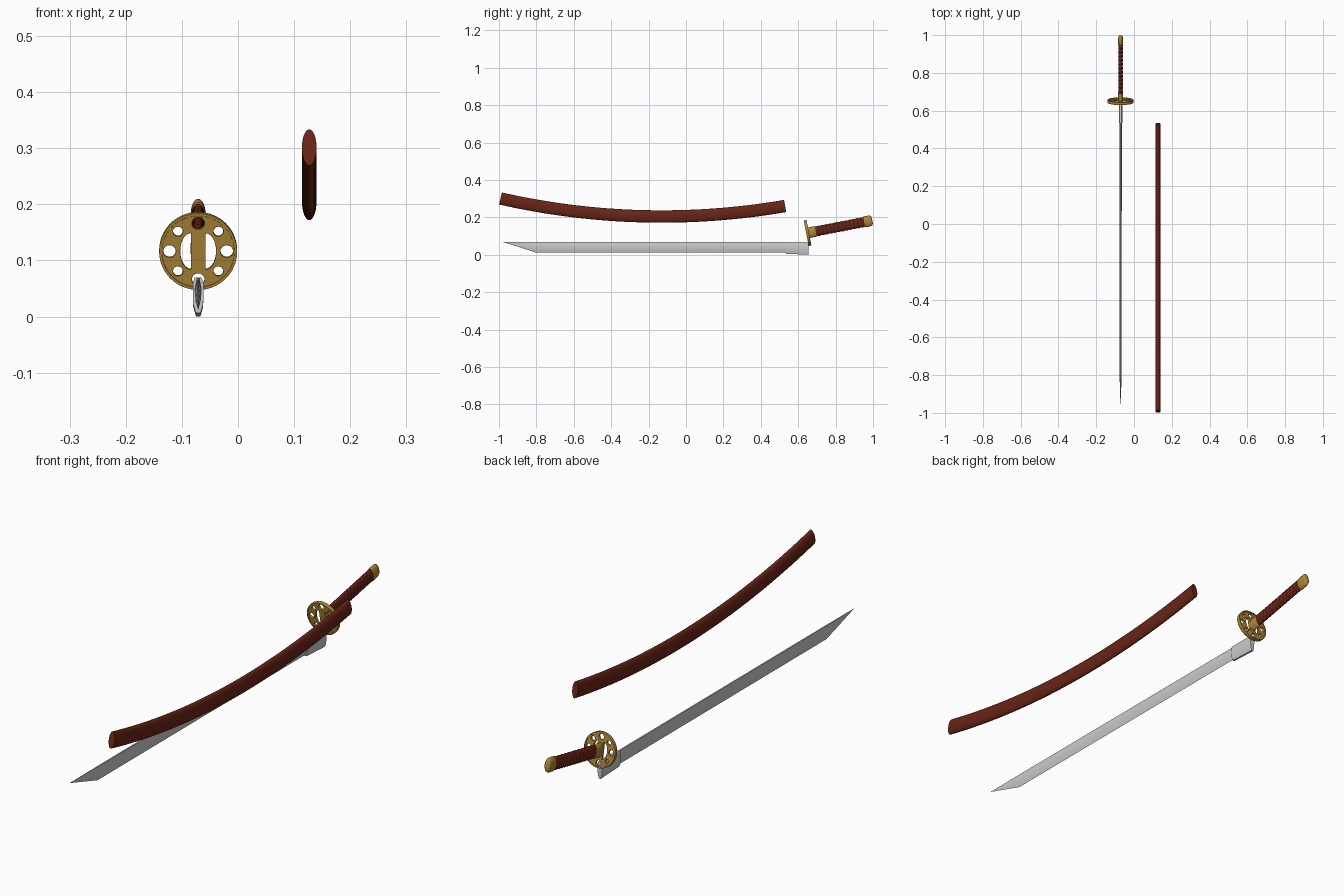
import bpy, bmesh, math
from mathutils import Matrix, Vector

if "Cube" in bpy.data.objects:
    bpy.data.objects.remove(bpy.data.objects["Cube"])

SX = -0.071                      # sword plane
TILT = Matrix.Translation((SX, 0.65, 0.117)) @ Matrix.Rotation(math.radians(11), 4, 'X')


def material(name, rgb):
    m = bpy.data.materials.new(name)
    m.diffuse_color = (*rgb, 1)
    m.use_nodes = True
    m.node_tree.nodes["Principled BSDF"].inputs["Base Color"].default_value = m.diffuse_color
    return m


RED = material("red_lacquer", (0.14, 0.018, 0.008))
DARK = material("dark_red", (0.085, 0.011, 0.006))
GOLD = material("gold", (0.42, 0.24, 0.04))


def activate(ob):
    bpy.ops.object.select_all(action='DESELECT')
    ob.select_set(True)
    bpy.context.view_layer.objects.active = ob


def smooth(ob, angle=35):
    activate(ob)
    bpy.ops.object.shade_smooth_by_angle(angle=math.radians(angle))


def loft(name, rings, mat=None, matrix=Matrix(), closed=True, angle=35):
    """Skin a list of equal-length rings; closed rings also get end caps."""
    bm = bmesh.new()
    vs = [[bm.verts.new(p) for p in r] for r in rings]
    n = len(rings[0])
    for a, b in zip(vs, vs[1:]):
        for i in range(n if closed else n - 1):
            j = (i + 1) % n
            bm.faces.new((a[i], a[j], b[j], b[i]))
    if closed:
        bm.faces.new(vs[0])
        bm.faces.new(vs[-1])
    bmesh.ops.remove_doubles(bm, verts=bm.verts, dist=1e-6)
    bmesh.ops.recalc_face_normals(bm, faces=bm.faces)
    me = bpy.data.meshes.new(name)
    bm.to_mesh(me)
    bm.free()
    ob = bpy.data.objects.new(name, me)
    bpy.context.collection.objects.link(ob)
    ob.matrix_world = matrix
    if mat:
        me.materials.append(mat)
    smooth(ob, angle)
    return ob


def oval(y, hw, hh, n=32):
    return [Vector((hw * math.cos(2 * math.pi * i / n), y, hh * math.sin(2 * math.pi * i / n)))
            for i in range(n)]


def circle(cx, cy, r, n=32):
    return [(cx + r * math.cos(2 * math.pi * i / n), cy + r * math.sin(2 * math.pi * i / n))
            for i in range(n)]


def plate(name, outlines, thick, bevel):
    """Flat plate with holes, standing square to the grip axis."""
    cu = bpy.data.curves.new(name, 'CURVE')
    cu.dimensions = '2D'
    cu.fill_mode = 'BOTH'
    cu.extrude = thick / 2 - bevel
    cu.bevel_depth = bevel
    cu.bevel_resolution = 1
    cu.offset = -bevel
    for pts in outlines:
        sp = cu.splines.new('POLY')
        sp.points.add(len(pts) - 1)
        for p, q in zip(sp.points, pts):
            p.co = (q[0], q[1], 0, 1)
        sp.use_cyclic_u = True
    cu.materials.append(GOLD)
    ob = bpy.data.objects.new(name, cu)
    bpy.context.collection.objects.link(ob)
    ob.matrix_world = TILT @ Matrix.Rotation(math.pi / 2, 4, 'X')
    activate(ob)
    bpy.ops.object.convert(target='MESH')
    smooth(bpy.context.object)


# Scabbard: oval section swept along a shallow arc
R, Y0, Z0 = 3.9, -0.13, 0.205
a0, a1 = math.asin((-0.992 - Y0) / R), math.asin((0.53 - Y0) / R)
rings = []
for k in range(33):
    a = a0 + (a1 - a0) * k / 32
    rings.append([(0.127 + p.x, Y0 + (R - p.z) * math.sin(a), Z0 + R - (R - p.z) * math.cos(a))
                  for p in oval(0, 0.013, 0.033)])
loft("scabbard", rings, RED)

# Blade: ridged section running straight, then closing to a slanted tip
half = [(0.003, 0.068), (0.0065, 0.048), (0.0045, 0.028)]


def blade_ring(y, k):
    pts = [(x * k, z) for x, z in half] + [(0, 0.012)] + [(-x * k, z) for x, z in reversed(half)]
    return [(SX + x, y, z) for x, z in pts]


tip = [(SX, -0.98, 0.069)] * 7
loft("blade", [blade_ring(0.56, 1.0), blade_ring(-0.8, 0.85), tip], angle=20)

# Blade collar: slightly larger sleeve that deepens toward the guard
collar = [(0.006, 1), (0.0095, 0.85), (0.009, 0.3), (0.004, 0.06), (-0.004, 0.06),
          (-0.009, 0.3), (-0.0095, 0.85), (-0.006, 1)]
loft("blade_collar", [[(SX + x, y, lo + (0.07 - lo) * t) for x, t in collar]
                      for y, lo in ((0.535, 0.002), (0.655, -0.004))])

# Guard: pierced disc with eight round holes and two half-moon slots
holes = [circle(0, 0, 0.066, 64)]
for i in range(8):
    a = math.pi * i / 4
    holes.append(circle(0.051 * math.cos(a), 0.051 * math.sin(a), 0.0088 if i % 2 else 0.0112, 24))
for s in (1, -1):
    holes.append([(s * (0.013 + 0.019 * math.cos(t)), 0.033 * math.sin(t))
                  for t in [math.pi * (k / 16 - 0.5) for k in range(17)]])
plate("guard", holes, 0.010, 0.0008)
plate("guard_rim", [circle(0, 0, 0.0695, 64), circle(0, 0, 0.0645, 64)], 0.015, 0.001)

# Grip: collar, core, crossed wrapping and pommel along the tilted axis
loft("grip_collar", [oval(y, 0.0135 * k, 0.0285 * k) for y, k in
                     ((0.0, 0.97), (0.003, 1), (0.042, 1), (0.045, 0.96))], GOLD, TILT)
G0, G1 = 0.044, 0.312
loft("grip_core", [oval(y, 0.0105, 0.0255) for y in (G0, G1)], DARK, TILT)

TURNS, STEPS, W = 6, 192, 0.0065
for n in range(4):
    hand, phase = (1, -1)[n % 2], math.pi * (n // 2)
    strip = []
    for k in range(STEPS + 1):
        t = k / STEPS
        a = hand * 2 * math.pi * TURNS * t + phase
        y = G0 + W + (G1 - G0 - 2 * W) * t
        strip.append([((0.0105 + h) * math.cos(a), y + d, (0.0255 + h) * math.sin(a))
                      for d, h in ((-W, -0.0003), (-W * 0.7, 0.0012), (0, 0.002),
                                   (W * 0.7, 0.0012), (W, -0.0003))])
    loft(f"grip_wrap_{n + 1}", strip, RED, TILT, closed=False, angle=60)

loft("pommel", [oval(y, 0.0135 * k, 0.0295 * k) for y, k in
                ((0.308, 0.96), (0.311, 1), (0.335, 1), (0.343, 0.95), (0.349, 0.83), (0.352, 0.6))],
     GOLD, TILT, angle=50)
